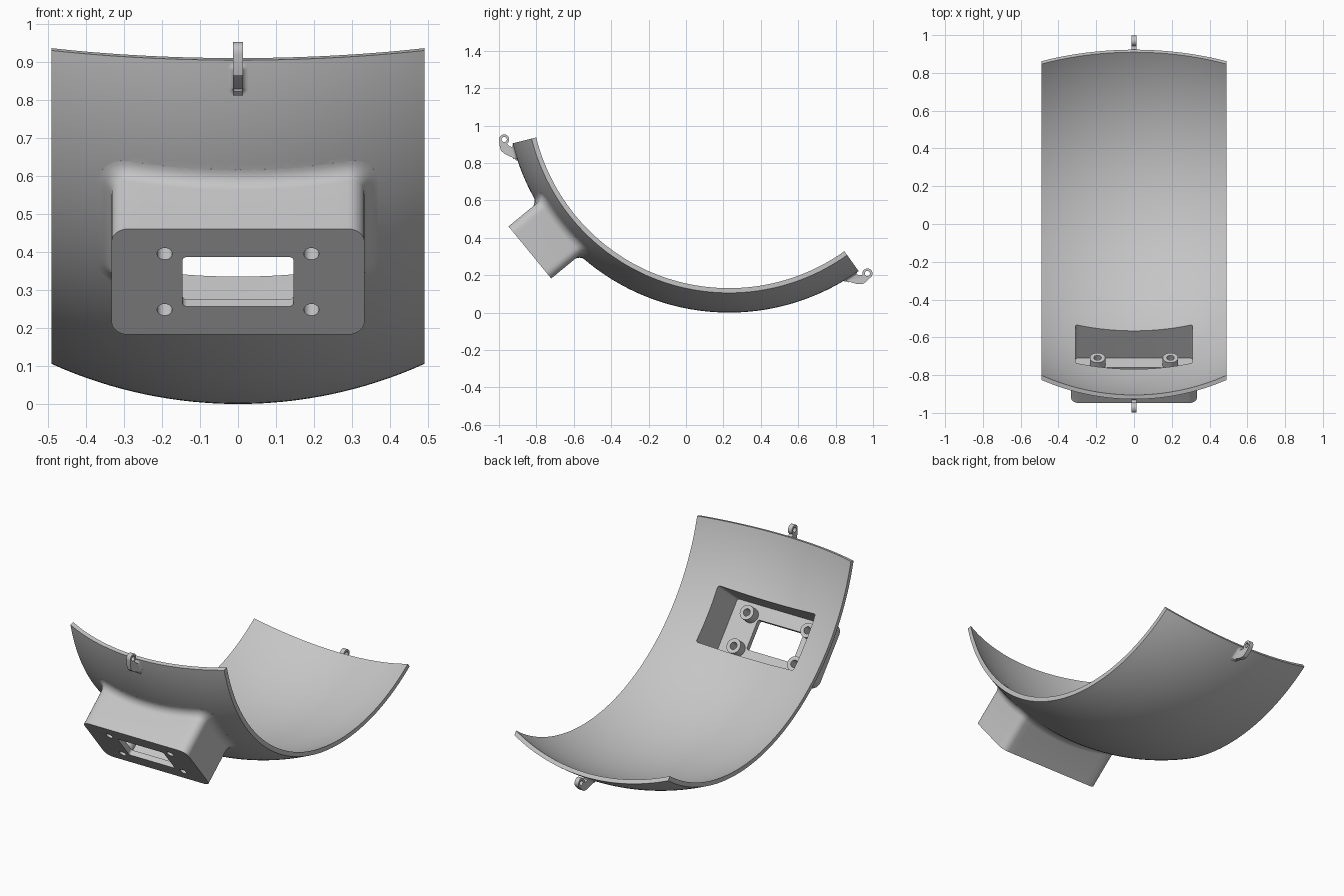
import bpy, bmesh
from math import cos, sin, pi, radians, sqrt
from mathutils import Vector, Matrix

if "Cube" in bpy.data.objects:
    bpy.data.objects.remove(bpy.data.objects["Cube"])

R_OUT, R_IN = 1.193, 1.17        # spherical shell radii
CENTRE = Vector((0, 0.23, 1.193))
HALF_W = 0.49
START, END = radians(194), radians(305.5)
BOX_ANGLE = radians(219.3)

grey = bpy.data.materials.new("light_grey")
grey.use_nodes = True
colour = (0.56, 0.56, 0.56, 1)
grey.diffuse_color = colour
grey.node_tree.nodes["Principled BSDF"].inputs["Base Color"].default_value = colour


def frame(a):
    """Local axes at an angle around the shell: across, along, outward."""
    m = Matrix(((-1, 0, 0), (0, -sin(a), cos(a)), (0, cos(a), sin(a)))).to_4x4()
    return Matrix.Translation(CENTRE) @ m


def loft(name, rings, matrix):
    """Closed solid through a list of equal-length rings, capped at both ends."""
    bm = bmesh.new()
    rows = [[bm.verts.new(matrix @ Vector(p)) for p in ring] for ring in rings]
    n = len(rows[0])
    for a, b in zip(rows, rows[1:]):
        for i in range(n):
            j = (i + 1) % n
            bm.faces.new((a[i], a[j], b[j], b[i]))
    bm.faces.new(rows[0][::-1])
    bm.faces.new(rows[-1])
    bmesh.ops.recalc_face_normals(bm, faces=bm.faces)
    mesh = bpy.data.meshes.new(name)
    bm.to_mesh(mesh)
    bm.free()
    mesh.materials.append(grey)
    obj = bpy.data.objects.new(name, mesh)
    bpy.context.collection.objects.link(obj)
    return obj


def combine(target, tool, operation):
    """Apply a boolean and delete the tool."""
    tool.hide_render = True
    mod = target.modifiers.new("combine", 'BOOLEAN')
    mod.object, mod.operation, mod.solver = tool, operation, 'EXACT'
    bpy.context.view_layer.objects.active = target
    bpy.ops.object.modifier_apply(modifier=mod.name)
    bpy.data.objects.remove(tool)


def rounded_rect(hu, hv, c, arc=6, side=1):
    """Outline points with their outward normals."""
    out = []
    corners = [(1, 1), (-1, 1), (-1, -1), (1, -1)]
    centres = [Vector((sx * (hu - c), sy * (hv - c))) for sx, sy in corners]
    for k in range(4):
        for j in range(arc + 1):
            t = (k + j / arc) * pi / 2
            n = Vector((cos(t), sin(t)))
            out.append((centres[k] + c * n, n))
        for i in range(1, side):
            out.append((centres[k].lerp(centres[(k + 1) % 4], i / side) + c * n, n))
    return out


def prism(name, hu, hv, c, low, high, matrix):
    outline = [p for p, n in rounded_rect(hu, hv, c)]
    return loft(name, [[(p.x, p.y, r) for p in outline] for r in (low, high)], matrix)


def cylinder(name, u, v, radius, low, high, matrix, sides=28):
    ring = [(u + radius * cos(2 * pi * i / sides), v + radius * sin(2 * pi * i / sides))
            for i in range(sides)]
    return loft(name, [[(x, y, r) for x, y in ring] for r in (low, high)], matrix)


def filleted_block(name, hu, hv, c, top, fillet, matrix, side):
    """Block that blends into the sphere with a fillet around its foot."""
    outline = rounded_rect(hu, hv, c, side=side)

    def ring(offset, height):
        pts = [p + n * offset for p, n in outline]
        return [(p.x, p.y, sqrt(R_OUT ** 2 - p.length_squared) + height) for p in pts]

    rings = [[(p.x, p.y, top) for p, n in outline]]
    steps = 6
    for k in range(steps + 1):
        t = k / steps * pi / 2
        rings.append(ring(fillet * (1 - cos(t)), fillet * (1 - sin(t))))
    rings.append(ring(fillet, -0.012))
    rings.append(ring(-0.9 * c, -0.012))
    return loft(name, rings, matrix)


# Spherical shell strip: cross-section swept around the x axis
COLS, ROWS = 32, 96
xs = [HALF_W * (2 * i / COLS - 1) for i in range(COLS + 1)]
section = [(x, sqrt(R_OUT ** 2 - x * x)) for x in xs]
section += [(x, sqrt(R_IN ** 2 - x * x)) for x in reversed(xs)]
angles = [START + (END - START) * k / ROWS for k in range(ROWS + 1)]
shell = loft("curved_shell",
             [[(x, d * cos(a), d * sin(a)) for x, d in section] for a in angles],
             Matrix.Translation(CENTRE))

# Hollow housing with bosses, screw holes and a window
box = frame(BOX_ANGLE)
combine(shell, filleted_block("housing", 0.333, 0.18, 0.045, 1.376, 0.035, box, 16), 'UNION')
combine(shell, prism("pocket", 0.31, 0.16, 0.012, 1.0, 1.346, box), 'DIFFERENCE')
spots = [(u, v) for u in (-0.193, 0.193) for v in (-0.095, 0.095)]
for u, v in spots:
    combine(shell, cylinder("boss", u, v, 0.041, 1.29, 1.36, box), 'UNION')
for u, v in spots:
    combine(shell, cylinder("screw_hole", u, v, 0.02, 1.2, 1.45, box), 'DIFFERENCE')
combine(shell, prism("window", 0.146, 0.084, 0.012, 1.3, 1.45, box), 'DIFFERENCE')

# Eyelet lugs at both ends, mirrored along the strip
EYE = (-0.031, 1.231)
arc = [radians(-20 - 250 * k / 16) for k in range(17)]
profile = [(0.02, 1.175), (0.02, 1.2), (0.008, 1.215)]
profile += [(EYE[0] + 0.027 * cos(t), EYE[1] + 0.027 * sin(t)) for t in arc]
profile += [(0.0, 1.263), (0.023, 1.262), (0.045, 1.247), (0.06, 1.228),
            (0.075, 1.208), (0.095, 1.195), (0.1, 1.175)]
lugs = []
for name, a, s in (("front_lug", START, 1), ("rear_lug", END, -1)):
    m = frame(a)
    lug = loft(name, [[(x, s * v, r) for v, r in profile] for x in (-0.0125, 0.0125)], m)
    foot = frame(a + s * 0.05 / R_OUT)
    combine(lug, filleted_block("lug_foot", 0.0115, 0.03, 0.005, 1.212, 0.015, foot, 4), 'UNION')
    hole = [(EYE[0] + 0.014 * cos(2 * pi * k / 24), EYE[1] + 0.014 * sin(2 * pi * k / 24))
            for k in range(24)]
    combine(lug, loft("eye_hole", [[(x, s * v, r) for v, r in hole] for x in (-0.05, 0.05)], m),
            'DIFFERENCE')
    lugs.append(lug)

# Smooth shading with sharp edges kept
bpy.ops.object.select_all(action='DESELECT')
for obj in [shell] + lugs:
    obj.select_set(True)
bpy.context.view_layer.objects.active = shell
bpy.ops.object.shade_smooth_by_angle(angle=radians(30))
